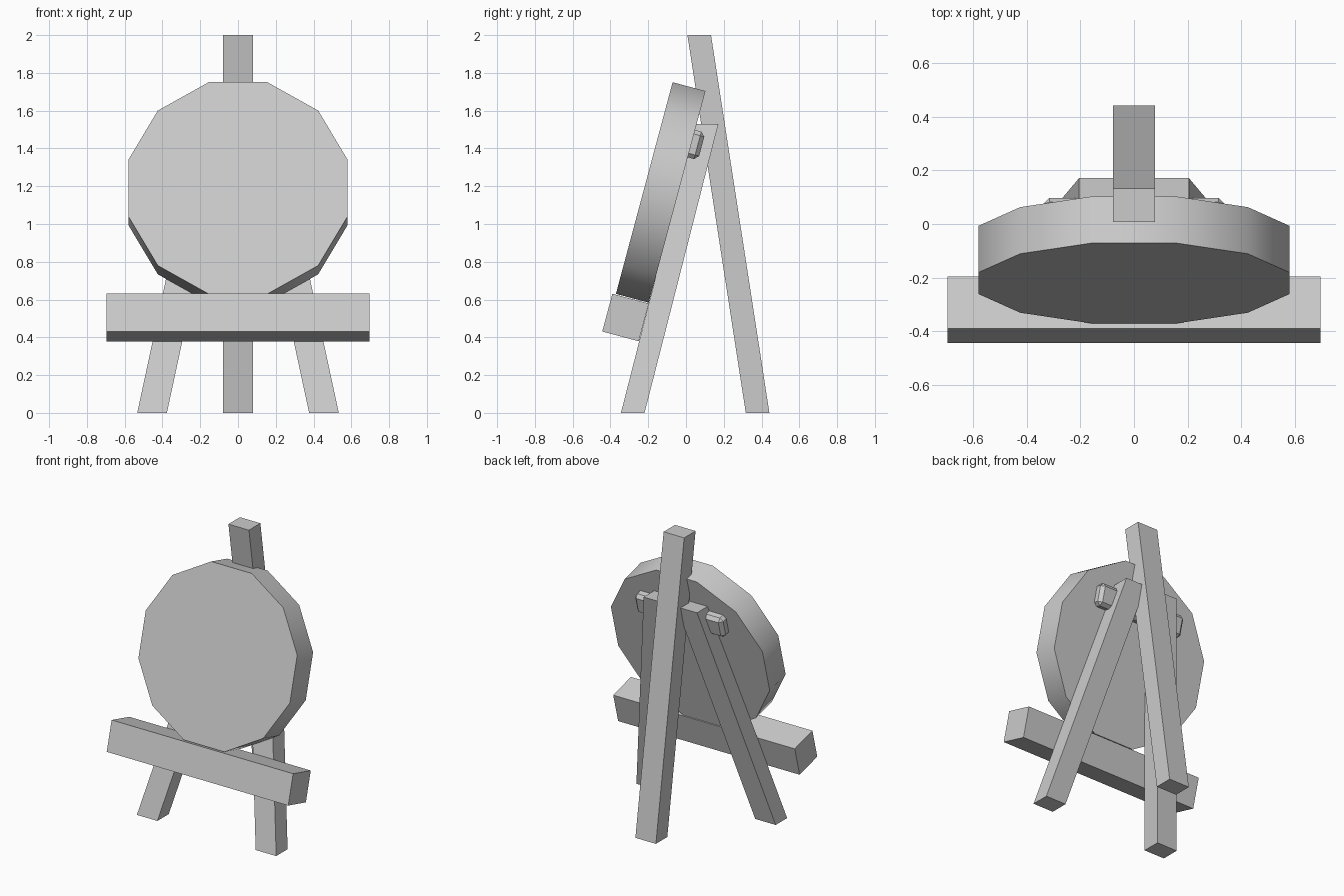
import bpy, bmesh
from math import radians, cos
from mathutils import Matrix

if "Cube" in bpy.data.objects:
    bpy.data.objects.remove(bpy.data.objects["Cube"])

LEAN = Matrix.Rotation(radians(-15), 4, 'X')   # board leans back


def finish(name, bm):
    bmesh.ops.recalc_face_normals(bm, faces=bm.faces[:])
    me = bpy.data.meshes.new(name)
    bm.to_mesh(me)
    bm.free()
    ob = bpy.data.objects.new(name, me)
    bpy.context.collection.objects.link(ob)
    return ob


def leaning_box(name, center, size, bevel=0):
    bm = bmesh.new()
    bmesh.ops.create_cube(bm, size=1, matrix=Matrix.Translation(center) @ LEAN @ Matrix.Diagonal((*size, 1)))
    if bevel:
        bmesh.ops.bevel(bm, geom=bm.edges[:], offset=bevel, segments=1, affect='EDGES')
    return finish(name, bm)


def leg(name, bottom, top, height, width=0.157, depth=0.125):
    """Slanted post with level ends, given the (x, y) centres of both ends."""
    bm = bmesh.new()
    bmesh.ops.create_cube(bm, size=1)
    for v in bm.verts:
        x, y = top if v.co.z > 0 else bottom
        v.co = (x + v.co.x * width, y + v.co.y * depth, height if v.co.z > 0 else 0)
    return finish(name, bm)


# Three legs
leg("back_leg", (0, 0.379), (0, 0.07), 2.0)
for side, label in ((-1, "left"), (1, "right")):
    leg("front_leg_" + label, (side * 0.455, -0.282), (side * 0.126, 0.109), 1.53)

# Twelve-sided round board
bm = bmesh.new()
r = 0.58 / cos(radians(15))
bmesh.ops.create_cone(
    bm, cap_ends=True, segments=12, radius1=r, radius2=r, depth=0.18,
    matrix=Matrix.Translation((0, -0.134, 1.167)) @ LEAN
    @ Matrix.Rotation(radians(90), 4, 'X') @ Matrix.Rotation(radians(15), 4, 'Z'))
board = finish("round_board", bm)
bpy.context.view_layer.objects.active = board
board.select_set(True)
bpy.ops.object.shade_smooth_by_angle(angle=radians(40))

# Ledge under the board
leaning_box("ledge", (0, -0.32, 0.505), (1.39, 0.2, 0.207))

# Chamfered crossbar joining the front legs behind the board
leaning_box("crossbar", (0, 0.03, 1.425), (0.675, 0.11, 0.15), bevel=0.022)
